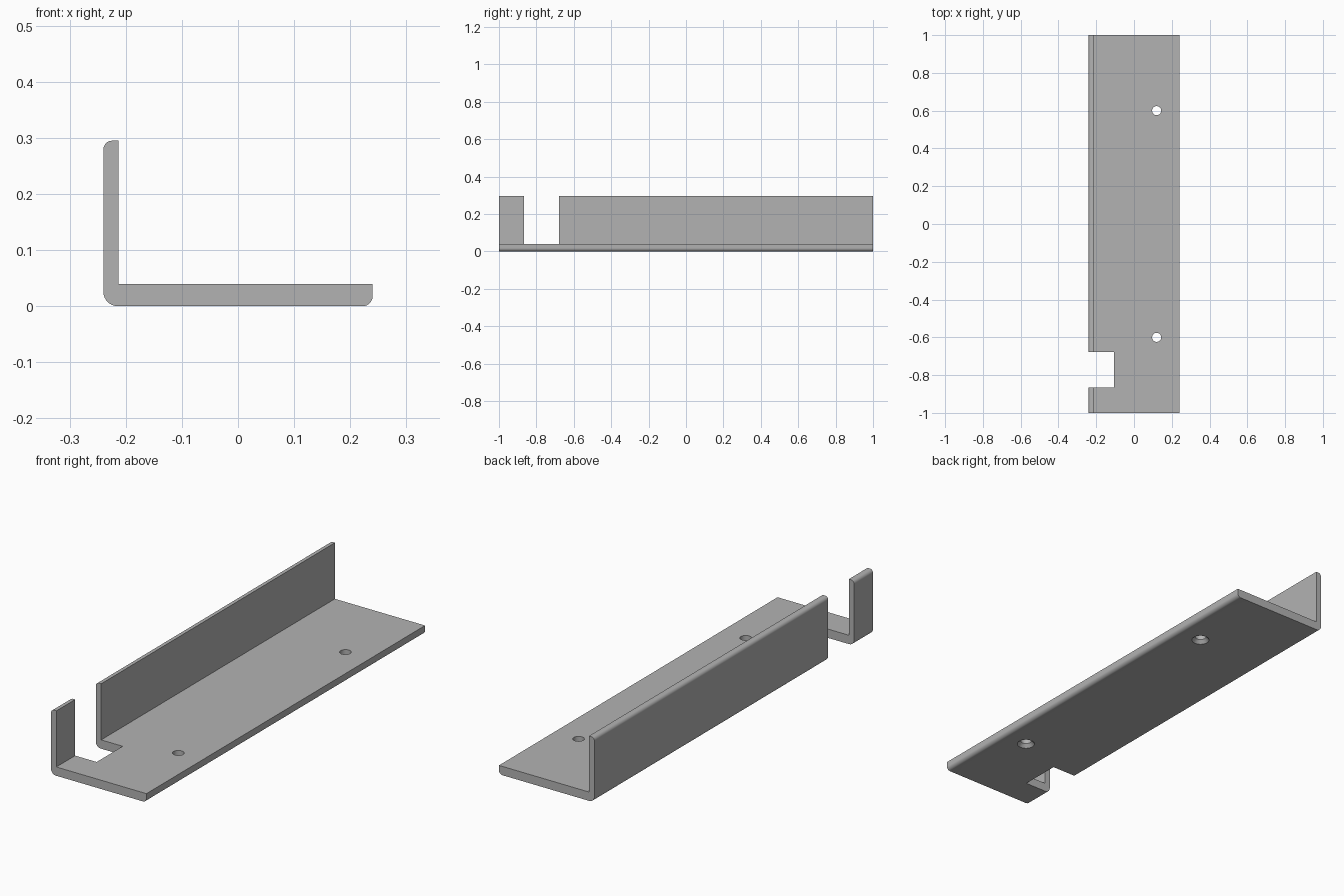
import bpy, bmesh, math
from mathutils import Vector

if "Cube" in bpy.data.objects:
    bpy.data.objects.remove(bpy.data.objects["Cube"], do_unlink=True)

grey = bpy.data.materials.new("plain grey")
grey.use_nodes = True
colour = (0.45, 0.45, 0.45, 1)
grey.diffuse_color = colour
grey.node_tree.nodes["Principled BSDF"].inputs["Base Color"].default_value = colour


def rounded(points, steps=8):
    """Turn (x, z, radius) corners into an outline with filleted corners."""
    out = []
    for i, (x, z, r) in enumerate(points):
        p = Vector((x, z))
        if r == 0:
            out.append(p)
            continue
        a = (Vector(points[i - 1][:2]) - p).normalized()
        b = (Vector(points[(i + 1) % len(points)][:2]) - p).normalized()
        for k in range(steps + 1):
            t = k / steps * math.pi / 2
            out.append(p + a * r * (1 - math.sin(t)) + b * r * (1 - math.cos(t)))
    return out


def make_object(name, bm):
    bmesh.ops.recalc_face_normals(bm, faces=bm.faces)
    mesh = bpy.data.meshes.new(name)
    bm.to_mesh(mesh)
    bm.free()
    mesh.materials.append(grey)
    obj = bpy.data.objects.new(name, mesh)
    bpy.context.collection.objects.link(obj)
    return obj


def extrude(name, outline, y0, y1):
    bm = bmesh.new()
    face = bm.faces.new([bm.verts.new((p[0], y0, p[1])) for p in outline])
    ext = bmesh.ops.extrude_face_region(bm, geom=[face])
    verts = [v for v in ext["geom"] if isinstance(v, bmesh.types.BMVert)]
    bmesh.ops.translate(bm, verts=verts, vec=(0, y1 - y0, 0))
    return make_object(name, bm)


def lathe(name, profile, x, y, sides=32):
    """Closed solid of revolution from (radius, z) rings."""
    bm = bmesh.new()
    rings = [[bm.verts.new((x + r * math.cos(math.tau * i / sides),
                            y + r * math.sin(math.tau * i / sides), z))
              for i in range(sides)] for r, z in profile]
    for lo, hi in zip(rings, rings[1:]):
        for i in range(sides):
            j = (i + 1) % sides
            bm.faces.new((lo[i], lo[j], hi[j], hi[i]))
    bm.faces.new(rings[0])
    bm.faces.new(rings[-1])
    return make_object(name, bm)


# L-shaped bracket: wide base with one upright flange
bracket = extrude("angle_bracket", rounded([
    (-0.24, 0, 0.026), (0.24, 0, 0.018), (0.24, 0.04, 0),
    (-0.213, 0.04, 0), (-0.213, 0.295, 0), (-0.24, 0.295, 0.016)]), -1, 1)

# Notch through the flange and base edge
cutters = [extrude("notch_cutter",
                   [(-0.3, -0.1), (-0.105, -0.1), (-0.105, 0.4), (-0.3, 0.4)],
                   -0.865, -0.678)]

# Screw holes, countersunk from below
for y in (-0.6, 0.6):
    cutters.append(lathe("screw_hole_cutter",
                         [(0.038, -0.02), (0.038, 0), (0.024, 0.016), (0.024, 0.1)],
                         0.12, y))

bpy.ops.object.select_all(action="DESELECT")
bpy.context.view_layer.objects.active = bracket
bracket.select_set(True)
for cutter in cutters:
    cutter.hide_render = True
    mod = bracket.modifiers.new("cut", "BOOLEAN")
    mod.operation = "DIFFERENCE"
    mod.solver = "EXACT"
    mod.object = cutter
    bpy.ops.object.modifier_apply(modifier=mod.name)
    bpy.data.objects.remove(cutter, do_unlink=True)

bpy.ops.object.shade_smooth_by_angle(angle=math.radians(30))
